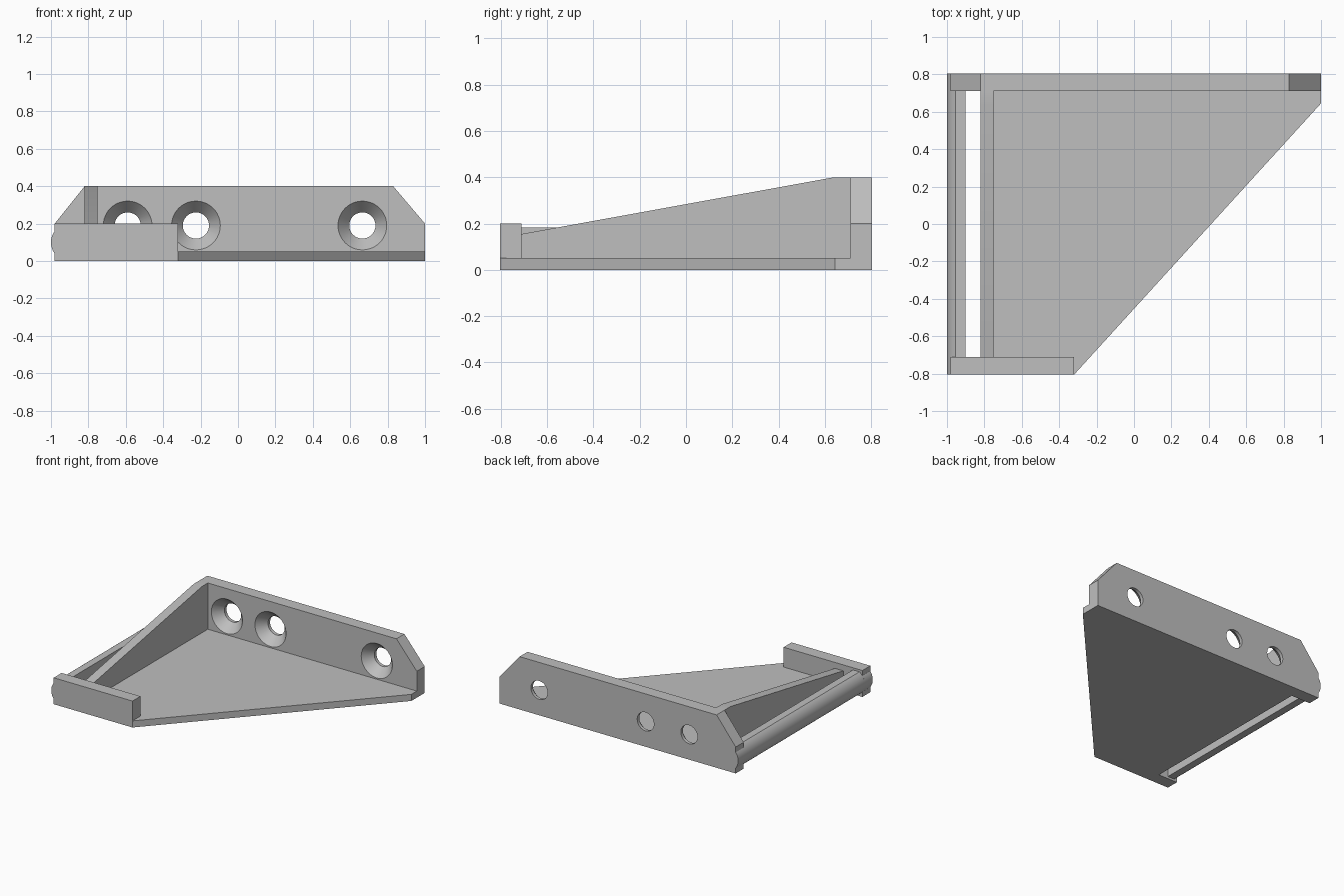
import bpy, bmesh
from math import sin, cos, pi, asin
from mathutils import Vector

cube = bpy.data.objects.get("Cube")
if cube:
    bpy.data.objects.remove(cube, do_unlink=True)

grey = bpy.data.materials.new("plain grey")
grey.use_nodes = True
GREY = (0.52, 0.52, 0.52, 1)
grey.diffuse_color = GREY
grey.node_tree.nodes["Principled BSDF"].inputs["Base Color"].default_value = GREY

BACK, INNER = 0.805, 0.71      # outer and inner faces of the end plates
EDGE, RIB = -0.98, -0.82       # straight left edge, outer face of the rib


def finish(name, bm):
    bmesh.ops.recalc_face_normals(bm, faces=bm.faces)
    mesh = bpy.data.meshes.new(name)
    bm.to_mesh(mesh)
    bm.free()
    mesh.materials.append(grey)
    obj = bpy.data.objects.new(name, mesh)
    bpy.context.collection.objects.link(obj)
    return obj


def extrude(name, points, start, end, axis):
    """Extrude a flat outline along one axis; points hold the other two coordinates."""
    bm = bmesh.new()

    def place(p):
        co = list(p)
        co.insert(axis, start)
        return bm.verts.new(co)
    face = bm.faces.new([place(p) for p in points])
    result = bmesh.ops.extrude_face_region(bm, geom=[face])
    move = Vector((0, 0, 0))
    move[axis] = end - start
    bmesh.ops.translate(bm, vec=move,
                        verts=[v for v in result["geom"] if isinstance(v, bmesh.types.BMVert)])
    return finish(name, bm)


def round_nose(half_height, steps=20):
    """Arc bulging to the left, listed from bottom to top."""
    r = 0.1
    a = asin(half_height / r)
    return [(-0.9 - r * cos(t), 0.1 + r * sin(t))
            for t in (-a + 2 * a * i / steps for i in range(steps + 1))]


def countersink(x, z, sides=48):
    """Flared hole cutter running along y."""
    bm = bmesh.new()
    rings = [[bm.verts.new((x + r * cos(2 * pi * i / sides), y, z + r * sin(2 * pi * i / sides)))
              for i in range(sides)]
             for r, y in ((0.139, INNER - 0.01), (0.07, 0.78), (0.07, BACK + 0.02))]
    for low, high in zip(rings, rings[1:]):
        for i in range(sides):
            j = (i + 1) % sides
            bm.faces.new((low[i], low[j], high[j], high[i]))
    bm.faces.new(rings[0])
    bm.faces.new(rings[-1])
    cutter = finish("hole_cutter", bm)
    cutter.hide_render = True
    return cutter


# End plates with the bulging left edge
left_edge = [(EDGE, 0)] + round_nose(0.06) + [(EDGE, 0.2)]
back_plate = extrude("back_plate", left_edge + [(RIB, 0.4), (0.83, 0.4), (1, 0.2), (1, 0)],
                     INNER, BACK, 1)
front_block = extrude("front_block", left_edge + [(-0.32, 0.2), (-0.32, 0)], -BACK, -INNER, 1)

# Screw holes
for x in (-0.59, -0.225, 0.665):
    cutter = countersink(x, 0.19)
    mod = back_plate.modifiers.new("hole", "BOOLEAN")
    mod.operation = "DIFFERENCE"
    mod.solver = "EXACT"
    mod.object = cutter
    bpy.context.view_layer.objects.active = back_plate
    bpy.ops.object.modifier_apply(modifier=mod.name)
    bpy.data.objects.remove(cutter, do_unlink=True)

# Floor with the diagonal edge
floor = extrude("floor", [(RIB, -INNER), (-0.32, -INNER), (-0.32, -BACK), (1, 0.645),
                          (1, INNER), (RIB, INNER)], 0, 0.05, 2)

# Sloping rib and rounded side bar
rib = extrude("sloping_rib", [(-INNER, 0), (-INNER, 0.155), (0.64, 0.4), (INNER, 0.4), (INNER, 0)],
              RIB, -0.75, 0)
side_bar = extrude("side_bar", round_nose(0.0835) + [(-0.9, 0.1835), (-0.9, 0.0165)],
                   -INNER, INNER, 1)

# Smooth the round surfaces, keep the edges sharp
bpy.ops.object.select_all(action="DESELECT")
for obj in (back_plate, front_block, floor, rib, side_bar):
    obj.select_set(True)
bpy.context.view_layer.objects.active = back_plate
bpy.ops.object.shade_smooth_by_angle()
